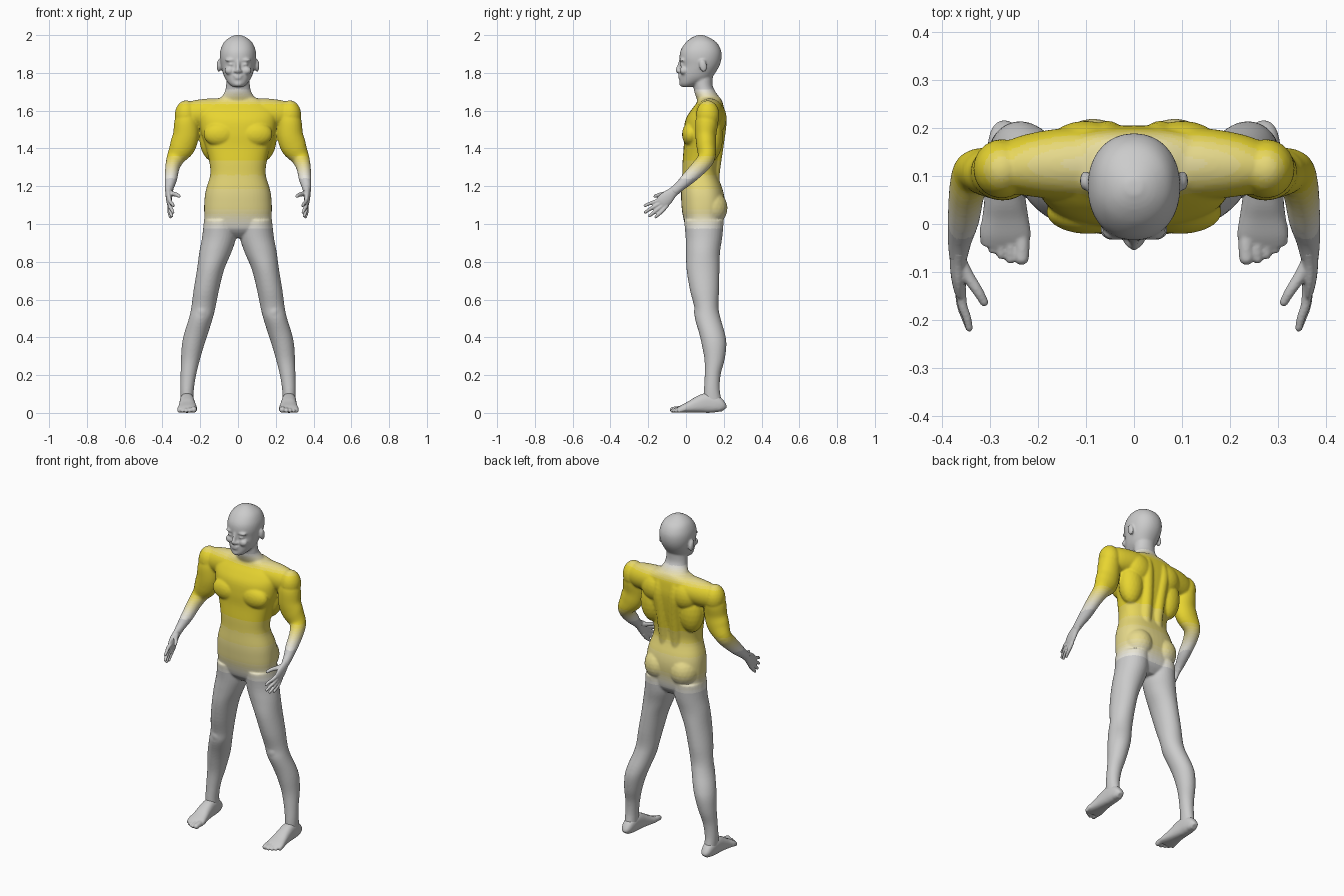
import bpy, bmesh, math
from mathutils import Vector, Matrix

X, Y = Vector((1, 0, 0)), Vector((0, 1, 0))


def resample(pts, sub=4):
    """Catmull-Rom interpolation of (x, y, z, rx, ry) rings."""
    out = []
    for i in range(len(pts) - 1):
        a, b, c, d = (pts[max(0, min(len(pts) - 1, i + k))] for k in (-1, 0, 1, 2))
        for s in range(sub):
            t = s / sub
            out.append([0.5 * (2 * q + (r - p) * t + (2 * p - 5 * q + 4 * r - w) * t * t
                               + (3 * q - p - 3 * r + w) * t ** 3)
                        for p, q, r, w in zip(a, b, c, d)])
    return out + [list(pts[-1])]


def loft(bm, pts, ref=X, flat=False, power=2.0, n=32):
    """Closed tube through elliptical rings; flat keeps the rings horizontal."""
    pts, rings = resample(pts), []
    for i, q in enumerate(pts):
        c = Vector(q[:3])
        t = (Vector(pts[min(i + 1, len(pts) - 1)][:3]) - Vector(pts[max(i - 1, 0)][:3])).normalized()
        u = (ref - ref.dot(t) * t).normalized()
        v = t.cross(u)
        if flat:
            u, v = X, Y
        ring = []
        for k in range(n):
            a = 2 * math.pi * k / n
            ca, sa = math.cos(a), math.sin(a)
            ex = math.copysign(abs(ca) ** (2 / power), ca) * max(q[3], 0.001)
            ey = math.copysign(abs(sa) ** (2 / power), sa) * max(q[4], 0.001)
            ring.append(bm.verts.new(c + u * ex + v * ey))
        rings.append(ring)
    for r0, r1 in zip(rings, rings[1:]):
        for k in range(n):
            bm.faces.new((r0[k], r0[(k + 1) % n], r1[(k + 1) % n], r1[k]))
    bm.faces.new(rings[0][::-1])
    bm.faces.new(rings[-1])


def blob(bm, c, r, tilt=0.0):
    m = Matrix.Translation(c) @ Matrix.Rotation(tilt, 4, 'X') @ Matrix.Diagonal((*r, 1))
    bmesh.ops.create_icosphere(bm, subdivisions=3, radius=1, matrix=m)


def digit(bm, path, r0, r1):
    """Finger or toe: tapered tube with a round tip."""
    k = len(path) - 1
    loft(bm, [(*p, r0 + (r1 - r0) * i / k, r0 + (r1 - r0) * i / k) for i, p in enumerate(path)], n=14)
    blob(bm, path[-1], (r1,) * 3)


def band(z, hw, front, back):
    return (0, (front + back) / 2, z, hw, (back - front) / 2)


def mirror(bm):
    g = bmesh.ops.duplicate(bm, geom=bm.verts[:] + bm.edges[:] + bm.faces[:])["geom"]
    for v in g:
        if isinstance(v, bmesh.types.BMVert):
            v.co.x *= -1


def finish(bm, name, voxel, smooth):
    """Fuse the overlapping masses into one smooth skin."""
    bmesh.ops.recalc_face_normals(bm, faces=bm.faces[:])
    me = bpy.data.meshes.new(name)
    bm.to_mesh(me)
    bm.free()
    ob = bpy.data.objects.new(name, me)
    bpy.context.collection.objects.link(ob)
    mod = ob.modifiers.new("fuse", 'REMESH')
    mod.mode, mod.voxel_size = 'VOXEL', voxel
    mod = ob.modifiers.new("soften", 'SMOOTH')
    mod.factor, mod.iterations = 0.5, smooth
    dg = bpy.context.evaluated_depsgraph_get()
    ob.data = bpy.data.meshes.new_from_object(ob.evaluated_get(dg))
    ob.modifiers.clear()
    for f in ob.data.polygons:
        f.use_smooth = True
    return ob


bm = bmesh.new()
# arm, from shoulder to wrist
loft(bm, [(.05, .125, 1.59, .075, .075), (.14, .125, 1.588, .075, .077), (.22, .122, 1.582, .065, .074),
          (.275, .115, 1.575, .05, .065)], ref=Y)
loft(bm, [(.265, .115, 1.60, .05, .05), (.273, .11, 1.54, .064, .06), (.276, .105, 1.47, .068, .055),
          (.295, .108, 1.41, .068, .052), (.33, .108, 1.35, .048, .045), (.347, .07, 1.30, .038, .042),
          (.355, .01, 1.24, .033, .035), (.363, -.035, 1.198, .025, .027), (.366, -.07, 1.168, .019, .026)])
blob(bm, (.275, .115, 1.575), (.06, .062, .08))
# leg, from hip to ankle
loft(bm, [(.095, .095, 1.02, .085, .105), (.10, .095, .93, .09, .097), (.12, .09, .85, .085, .09),
          (.145, .09, .76, .072, .087), (.168, .098, .65, .067, .077), (.183, .108, .56, .064, .064),
          (.197, .115, .50, .063, .068), (.222, .138, .42, .063, .068), (.238, .149, .36, .059, .065),
          (.252, .151, .28, .05, .053), (.263, .141, .20, .041, .042), (.27, .137, .12, .036, .042),
          (.27, .142, .05, .034, .05)], flat=True)
blob(bm, (.19, .076, .535), (.036, .034, .045))
# chest, back and hip muscles
blob(bm, (.095, .025, 1.475), (.088, .046, .065))
blob(bm, (.13, .13, 1.46), (.075, .065, .13))
blob(bm, (.10, .155, 1.56), (.085, .06, .085))
blob(bm, (.085, .128, 1.085), (.086, .092, .095))
loft(bm, [(.04, .14, 1.18, .035, .035), (.04, .145, 1.28, .035, .035), (.045, .165, 1.42, .035, .035),
          (.055, .18, 1.55, .035, .035), (.05, .165, 1.63, .03, .03)])
# ear, eye, brow, cheek
blob(bm, (.101, .09, 1.838), (.012, .02, .034), .2)
blob(bm, (.036, -.018, 1.845), (.017, .014, .010))
blob(bm, (.038, -.017, 1.868), (.03, .018, .009))
blob(bm, (.045, -.012, 1.812), (.026, .022, .022))
blob(bm, (.013, -.036, 1.808), (.009, .011, .008))
mirror(bm)

# torso
loft(bm, [band(*b) for b in (
    (.925, .06, .05, .15), (.97, .165, .005, .185), (1.05, .178, -.018, .20), (1.12, .178, -.025, .205),
    (1.18, .170, -.026, .195), (1.26, .147, -.02, .168), (1.33, .152, -.018, .170), (1.41, .172, -.012, .185),
    (1.48, .195, -.012, .197), (1.55, .205, -.003, .205), (1.60, .205, .025, .202), (1.64, .17, .055, .195),
    (1.67, .09, .065, .18))], flat=True, power=2.4, n=48)
# neck
loft(bm, [(0, .13, 1.62, .12, .06), (0, .12, 1.66, .095, .063), (0, .10, 1.70, .07, .056),
          (0, .09, 1.735, .063, .051), (0, .088, 1.79, .06, .055)], flat=True)
# head
loft(bm, [band(*b) for b in (
    (1.726, .028, -.022, .03), (1.742, .048, -.032, .075), (1.77, .068, -.033, .13), (1.80, .08, -.032, .155),
    (1.84, .09, -.029, .178), (1.88, .096, -.034, .188), (1.92, .093, -.028, .185), (1.96, .076, -.002, .163),
    (1.986, .047, .03, .125), (2.0, .015, .062, .092))], flat=True, power=2.15, n=48)
# nose, lips, chin
loft(bm, [(0, -.025, 1.868, .010, .012), (0, -.035, 1.835, .010, .012), (0, -.043, 1.813, .012, .013),
          (0, -.036, 1.803, .009, .008)])
blob(bm, (0, -.03, 1.785), (.026, .012, .006))
blob(bm, (0, -.03, 1.772), (.022, .012, .006))
blob(bm, (0, -.022, 1.742), (.022, .014, .014))
body = finish(bm, "body", .006, 4)

# hands
bm = bmesh.new()
loft(bm, [(.364, -.045, 1.188, .02, .027), (.366, -.07, 1.168, .018, .027), (.366, -.10, 1.14, .016, .036),
          (.363, -.128, 1.113, .013, .037), (.361, -.14, 1.103, .008, .032)])
for path in (((.362, -.115, 1.135), (.358, -.165, 1.118), (.348, -.195, 1.107), (.343, -.217, 1.097)),
             ((.364, -.115, 1.123), (.36, -.165, 1.094), (.35, -.197, 1.075), (.344, -.215, 1.062)),
             ((.364, -.108, 1.11), (.361, -.15, 1.078), (.355, -.178, 1.055), (.35, -.193, 1.043)),
             ((.363, -.10, 1.10), (.363, -.13, 1.065), (.36, -.15, 1.047), (.357, -.16, 1.037))):
    digit(bm, path, .0115, .0078)
digit(bm, ((.362, -.08, 1.165), (.345, -.11, 1.16), (.325, -.14, 1.155), (.312, -.163, 1.147)), .015, .009)
mirror(bm)
finish(bm, "hands", .0038, 3)

# feet
bm = bmesh.new()
loft(bm, [(cx, y, top / 2, rx, top / 2) for y, cx, rx, top in (
    (.202, .27, .015, .035), (.19, .27, .028, .06), (.16, .27, .035, .09), (.11, .27, .038, .105),
    (.06, .269, .042, .085), (.02, .268, .047, .062), (-.02, .268, .053, .042), (-.045, .268, .049, .026))],
    power=2.5)
for x, tip, r in ((.234, -.070, .0155), (.257, -.072, .011), (.276, -.063, .0105), (.294, -.052, .010),
                  (.311, -.036, .0095)):
    digit(bm, ((x + (.27 - x) * .2, .0, .022), (x, tip + .03, .02), (x, tip, r + .001)), r * 1.1, r)
mirror(bm)
for v in bm.verts:
    v.co.z = max(v.co.z, 0.0)
finish(bm, "feet", .0042, 3)

# yellow upper body fading to grey in steps
STEPS = 10
grey, yellow = (.8, .8, .8), (.8, .66, .03)
for i in range(STEPS + 1):
    m = bpy.data.materials.new("skin_tint_%d" % i)
    m.diffuse_color = (*(g + (y - g) * i / STEPS for g, y in zip(grey, yellow)), 1)
    body.data.materials.append(m)


def ramp(v, a, b):
    t = max(0.0, min(1.0, (v - a) / (b - a)))
    return t * t * (3 - 2 * t)


for f in body.data.polygons:
    x, z = abs(f.center.x), f.center.z
    if x > .215 and z < 1.5:
        w = ramp(z, 1.22, 1.38)
    else:
        w = .7 * ramp(z, .95, 1.10) + .3 * ramp(z, 1.1, 1.42)
    f.material_index = round(STEPS * w * (1 - ramp(z, 1.62, 1.73)))
